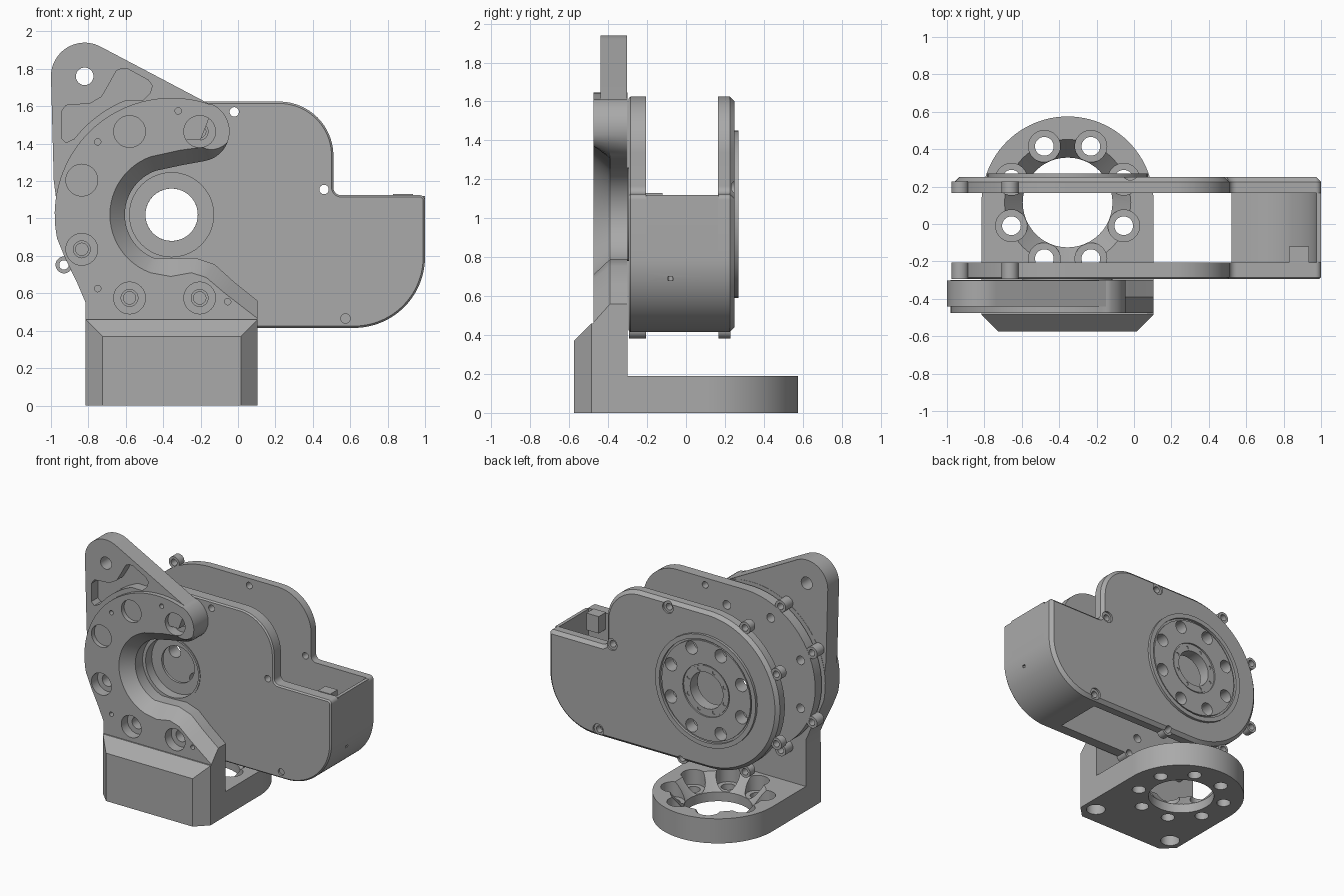
import bpy, bmesh, math
from math import cos, sin, radians

if "Cube" in bpy.data.objects:
    bpy.data.objects.remove(bpy.data.objects["Cube"])

grey = bpy.data.materials.new("plain grey")
grey.diffuse_color = (0.40, 0.40, 0.40, 1)
grey.use_nodes = True
grey.node_tree.nodes["Principled BSDF"].inputs["Base Color"].default_value = grey.diffuse_color
CX, CZ = -0.355, 1.02            # main axis in the x-z plane


def arc(cx, cy, r, a0, a1, n=24):
    return [(cx + r * cos(radians(a0 + (a1 - a0) * i / n)),
             cy + r * sin(radians(a0 + (a1 - a0) * i / n))) for i in range(n + 1)]


def circle(cx, cy, r, n=40):
    return arc(cx, cy, r, 0, 360, n)[:-1]


def inset(pts, d):
    """Move a clockwise outline inwards by d."""
    out, n = [], len(pts)
    for i, p in enumerate(pts):
        a, b = pts[i - 1], pts[(i + 1) % n]
        tx, ty = b[0] - a[0], b[1] - a[1]
        l = math.hypot(tx, ty)
        out.append((p[0] + ty / l * d, p[1] - tx / l * d))
    return out


def loft(name, sections, axis='y', closed=False):
    """Join equal-length outlines given as (points, height along axis)."""
    bm = bmesh.new()
    loops = [[bm.verts.new((a, h, b) if axis == 'y' else (a, b, h)) for a, b in pts]
             for pts, h in sections]
    pairs = list(zip(loops, loops[1:])) + ([(loops[-1], loops[0])] if closed else [])
    for A, B in pairs:
        for i in range(len(A)):
            j = (i + 1) % len(A)
            bm.faces.new((A[i], A[j], B[j], B[i]))
    if not closed:
        bm.faces.new(loops[0])
        bm.faces.new(loops[-1])
    bmesh.ops.recalc_face_normals(bm, faces=bm.faces)
    me = bpy.data.meshes.new(name)
    bm.to_mesh(me)
    bm.free()
    me.materials.append(grey)
    ob = bpy.data.objects.new(name, me)
    bpy.context.collection.objects.link(ob)
    return ob


def prism(name, pts, h0, h1, axis='y'):
    return loft(name, [(pts, h0), (pts, h1)], axis)


def hole(x, b, r, h0, h1, axis='y', n=32):
    return prism("cutter", circle(x, b, r, n), h0, h1, axis)


def tube(name, x, b, r, ri, h0, h1):
    o, i = circle(x, b, r), circle(x, b, ri)
    return loft(name, [(o, h0), (o, h1), (i, h1), (i, h0)], closed=True)


def cut(ob, cutters):
    for c in cutters:
        c.hide_render = True
        m = ob.modifiers.new("cut", 'BOOLEAN')
        m.operation, m.solver, m.object = 'DIFFERENCE', 'EXACT', c
    bpy.context.view_layer.update()
    dg = bpy.context.evaluated_depsgraph_get()
    me = bpy.data.meshes.new_from_object(ob.evaluated_get(dg))
    ob.modifiers.clear()
    ob.data = me
    for c in cutters:
        bpy.data.objects.remove(c)


# C-shaped bracket face with a sloped inner edge
bolts = [(-.58, 1.465), (-.205, 1.465), (-.835, 1.205), (-.835, .835), (-.58, .575), (-.205, .575)]
outer = ([(-.815, .46), (-.815, .55), (-.86, .655), (-.925, .79)]
         + arc(CX, CZ, .625, 192, 71, 36) + arc(-.205, 1.465, .16, 65, -20, 12))
tip = [radians(-30 - 10 * i) for i in range(6)]
back = (outer + [(-.205 + .16 * cos(t), 1.465 + .16 * sin(t)) for t in tip] + [(-.3, 1.285)]
        + arc(CX, CZ, .25, 110, 250)
        + [(-.36, .785), (-.23, .79), (-.125, .755), (-.02, .66), (.105, .56), (.105, .46)])
front = (outer + [(-.205 + (.15 - .013 * i) * cos(t), 1.465 + (.15 - .013 * i) * sin(t))
                  for i, t in enumerate(tip)] + [(-.31, 1.365)]
         + arc(CX, CZ, .33, 110, 250)
         + [(-.36, .69), (-.25, .71), (-.17, .685), (-.07, .60), (.105, .465), (.105, .46)])
c_bracket = loft("c_bracket", [(front, -.475), (back, -.39), (back, -.30)])
cut(c_bracket, [hole(x, z, .085, -.6, -.40) for x, z in bolts]
    + [hole(x, z, .045, -.6, -.2) for x, z in bolts]
    + [hole(x, z, .017, -.6, -.43) for x, z in [(-.32, 1.575), (-.75, 1.41), (-.75, .625), (-.055, .555)]])

# Triangular lug above the C, with pocket and pin hole
lug = prism("top_lug", arc(-.82, 1.76, .18, 180, 62)
            + [(-.13, 1.60), (-.2, 1.42), (-.4, 1.42), (-.64, 1.3), (-.72, 1.1), (-.965, 1.05), (-.985, 1.2)],
            -.44, -.302)
pocket = ([(-.65, 1.79), (-.62, 1.803), (-.59, 1.80), (-.48, 1.74), (-.458, 1.71), (-.47, 1.67), (-.51, 1.63)]
          + arc(CX, CZ, .66, 112, 142, 10)
          + [(-.92, 1.405), (-.945, 1.43), (-.945, 1.57), (-.92, 1.605), (-.79, 1.615), (-.73, 1.65), (-.70, 1.70)])
cut(lug, [prism("cutter", pocket, -.5, -.36), hole(-.82, 1.76, .047, -.6, -.2)])

# Chamfered foot block under the C
bm = bmesh.new()
plan = [(-.815, -.30, .46), (-.815, -.485, .46), (-.725, -.575, .37),
        (.015, -.575, .37), (.105, -.485, .46), (.105, -.30, .46)]
lo = [bm.verts.new((x, y, 0)) for x, y, z in plan]
hi = [bm.verts.new(p) for p in plan]
bm.faces.new(lo)
for i in range(6):
    bm.faces.new((lo[i], lo[(i + 1) % 6], hi[(i + 1) % 6], hi[i]))
bm.faces.new(hi[1:5])
bm.faces.new((hi[0], hi[1], hi[4], hi[5]))
bmesh.ops.recalc_face_normals(bm, faces=bm.faces)
me = bpy.data.meshes.new("foot_block")
bm.to_mesh(me)
bm.free()
me.materials.append(grey)
block = bpy.data.objects.new("foot_block", me)
bpy.context.collection.objects.link(block)
cut(block, [hole(x, -.435, .07, -.1, .28, 'z') for x in (-.71, 0)])

# Round base plate with bolt ring and conical bore
BY = .115
ring = [(cos(radians(22.5 + 45 * i)), sin(radians(22.5 + 45 * i))) for i in range(8)]
base = prism("base_plate", arc(CX, BY, .46, 180, 0, 48) + [(.105, -.30), (-.815, -.30)], 0, .19, 'z')
cut(base, [hole(CX, BY, .24, -.1, .3, 'z', 48),
           loft("cutter", [(circle(CX, BY, .235), .065), (circle(CX, BY, .346), .20)], 'z')]
    + [hole(CX + .325 * c, BY + .325 * s, .085, .075, .3, 'z') for c, s in ring]
    + [hole(CX + .325 * c, BY + .325 * s, .05, -.1, .3, 'z') for c, s in ring])

# Housing outline shared by both side plates
outline = (arc(CX, CZ, .605, 270, 90, 60) + arc(.22, 1.335, .29, 90, 0)
           + arc(.55, 1.165, .04, 180, 270, 8) + arc(.97, 1.095, .03, 90, 0, 8)
           + arc(.62, .795, .38, 0, -90))
ears = [(CX + .635 * cos(radians(a)), CZ + .635 * sin(radians(a))) for a in (119, 155, 205, 241, 291)]
pins = [(-.02, 1.57), (.46, 1.155)]

# Front housing plate with bearing recess
front_plate = loft("front_plate", [(inset(outline, .01), -.295), (outline, -.285), (outline, -.205)])
cut(front_plate, [hole(CX, CZ, .225, -.4, -.225, n=48), hole(CX, CZ, .14, -.4, -.1, n=48)]
    + [hole(x, z, .025, -.4, -.1) for x, z in pins + ears]
    + [hole(.575, .465, .025, -.4, -.28)]
    + [hole(x, z, .033, -.4, -.1) for x, z in bolts])
tube("bearing_lip", CX, CZ, .24, .225, -.30, -.25)

# Back housing plate with the output disc
back_plate = loft("back_plate", [(outline, .165), (outline, .225), (inset(outline, .025), .25)])
cut(back_plate, [hole(CX, CZ, .14, 0, .4, n=48)]
    + [hole(x, z, .025, 0, .4) for x, z in pins + ears]
    + [hole(x, z, .045, .235, .4) for x, z in pins + [(.575, .465)]]
    + [hole(.575, .465, .025, .19, .4)]
    + [hole(CX + .325 * c, CZ + .325 * s, .05, 0, .4) for c, s in ring])
tube("output_rim", CX, CZ, .43, .395, .24, .27)
disc = tube("output_disc", CX, CZ, .38, .20, .24, .262)
cut(disc, [hole(CX + .325 * c, CZ + .325 * s, .05, 0, .4) for c, s in ring])
hub = tube("output_hub", CX, CZ, .19, .14, .22, .256)
cut(hub, [hole(CX + .165 * c, CZ + .165 * s, .014, .225, .4, n=16) for c, s in ring])

# Screw ears around both plates
for i, (x, z) in enumerate(ears):
    tube("front_ear_%d" % i, x, z, .045, .025, -.294, -.206)
    tube("back_ear_%d" % i, x, z, .045, .025, .166, .228)

# Curved wall joining the plates, and the small clip inside
wall = ([(1.0, 1.12)] + arc(.62, .795, .38, 0, -90) + [(.52, .415), (.52, .44)]
        + arc(.62, .795, .355, -90, 0) + [(.975, 1.12)])
end_wall = prism("end_wall", wall, -.206, .166)
cut(end_wall, [hole(.98, -.08, .014, .68, .70, 'z', 16)])
prism("cable_clip", [(.83, 1.0), (.83, 1.13), (.935, 1.13), (.935, 1.0)], -.21, -.12)

# Smooth shading on the curves, sharp edges kept
for ob in bpy.context.scene.objects:
    ob.select_set(ob.type == 'MESH')
bpy.context.view_layer.objects.active = c_bracket
bpy.ops.object.shade_smooth_by_angle(angle=radians(25))
